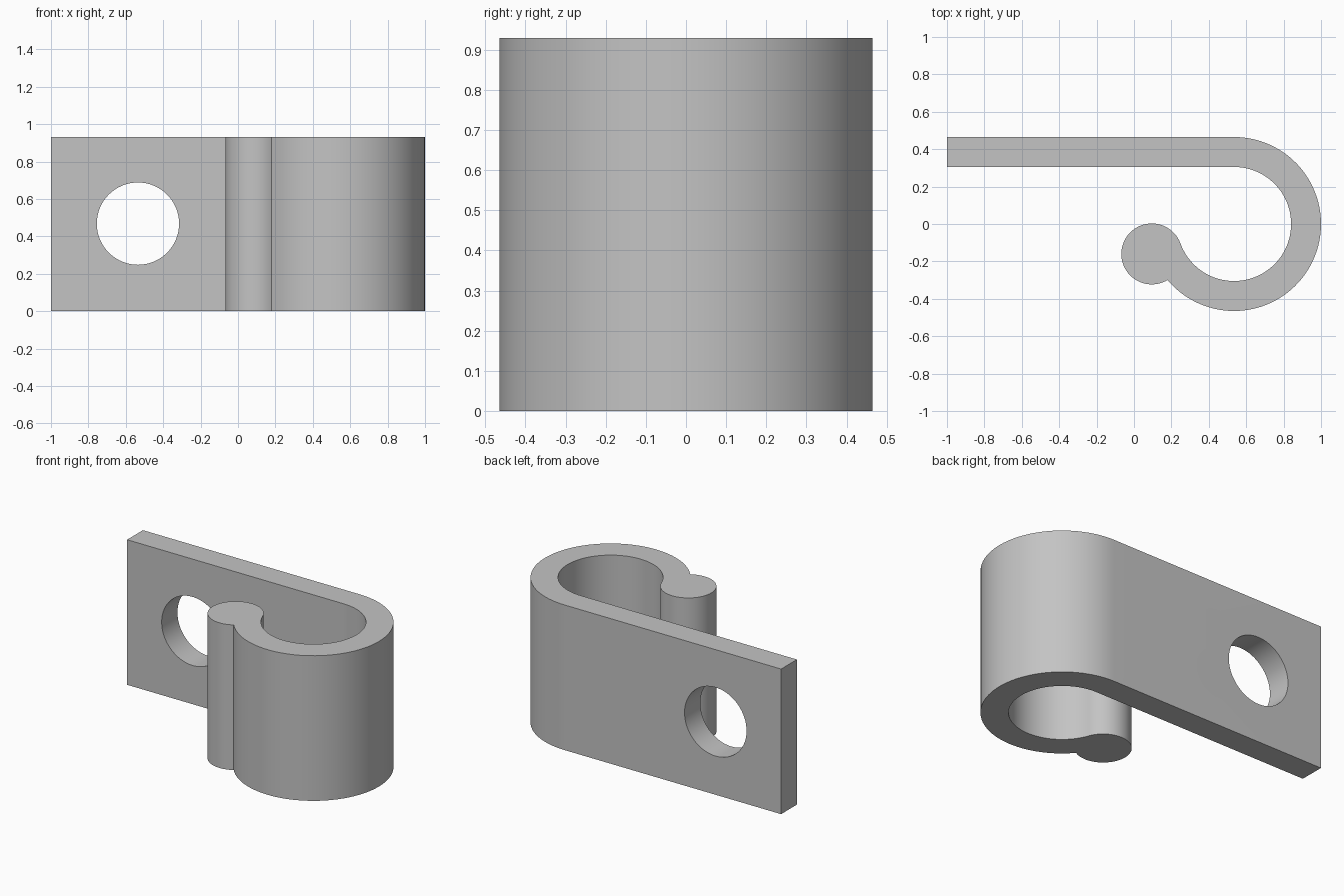
import bpy
import bmesh
from math import radians, cos, sin, atan2, acos, degrees
from mathutils import Vector

cube = bpy.data.objects.get("Cube")
if cube:
    bpy.data.objects.remove(cube, do_unlink=True)

# Dimensions
HEIGHT = 0.93
OUTER, INNER, BEAD = 0.465, 0.305, 0.163
LIP_ANGLE = -160
hook = Vector((0.535, 0))


def polar(centre, radius, angle):
    a = radians(angle)
    return centre + Vector((cos(a), sin(a))) * radius


def arc(centre, radius, start, end, steps):
    return [polar(centre, radius, start + (end - start) * i / steps)
            for i in range(steps + 1)]


# The bead touches the inside of the hook and overlaps its outside
reach = INNER + BEAD
bead = polar(hook, reach, LIP_ANGLE)
spread = degrees(acos((reach**2 + OUTER**2 - BEAD**2) / (2 * reach * OUTER)))
outer_end = LIP_ANGLE + spread
joint = polar(hook, OUTER, outer_end) - bead
bead_start = degrees(atan2(joint.y, joint.x))

# Closed outline: plate, outer bend, bead, inner bend
outline = [Vector((-1, OUTER))]
outline += arc(hook, OUTER, 90, outer_end, 64)
outline += arc(bead, BEAD, bead_start, LIP_ANGLE - 180, 48)[1:]
outline += arc(hook, INNER, LIP_ANGLE, 90, 64)[1:]
outline.append(Vector((-1, INNER)))

bm = bmesh.new()
base = bm.faces.new([bm.verts.new((p.x, p.y, 0)) for p in outline])
top = bmesh.ops.extrude_face_region(bm, geom=[base], use_keep_orig=True)
bmesh.ops.translate(bm, vec=(0, 0, HEIGHT),
                    verts=[v for v in top["geom"] if isinstance(v, bmesh.types.BMVert)])
bmesh.ops.recalc_face_normals(bm, faces=bm.faces)
mesh = bpy.data.meshes.new("hook_bracket")
bm.to_mesh(mesh)
bm.free()
bracket = bpy.data.objects.new("hook_bracket", mesh)
bpy.context.collection.objects.link(bracket)

# Grey metal
metal = bpy.data.materials.new("grey_metal")
metal.use_nodes = True
grey = (0.55, 0.55, 0.55, 1)
metal.diffuse_color = grey
metal.node_tree.nodes["Principled BSDF"].inputs["Base Color"].default_value = grey
mesh.materials.append(metal)

# Round screw hole through the plate
bpy.ops.mesh.primitive_cylinder_add(
    vertices=64, radius=0.22, depth=0.4,
    location=(-0.535, (OUTER + INNER) / 2, 0.468), rotation=(radians(90), 0, 0))
cutter = bpy.context.object
cutter.name = "hole_cutter"
cutter.hide_render = True
cutter.data.materials.append(metal)

bpy.ops.object.select_all(action="DESELECT")
bracket.select_set(True)
bpy.context.view_layer.objects.active = bracket
cut = bracket.modifiers.new("screw_hole", "BOOLEAN")
cut.operation = "DIFFERENCE"
cut.solver = "EXACT"
cut.object = cutter
bpy.ops.object.modifier_apply(modifier=cut.name)
bpy.data.objects.remove(cutter, do_unlink=True)

bpy.ops.object.shade_smooth_by_angle(angle=radians(30))
